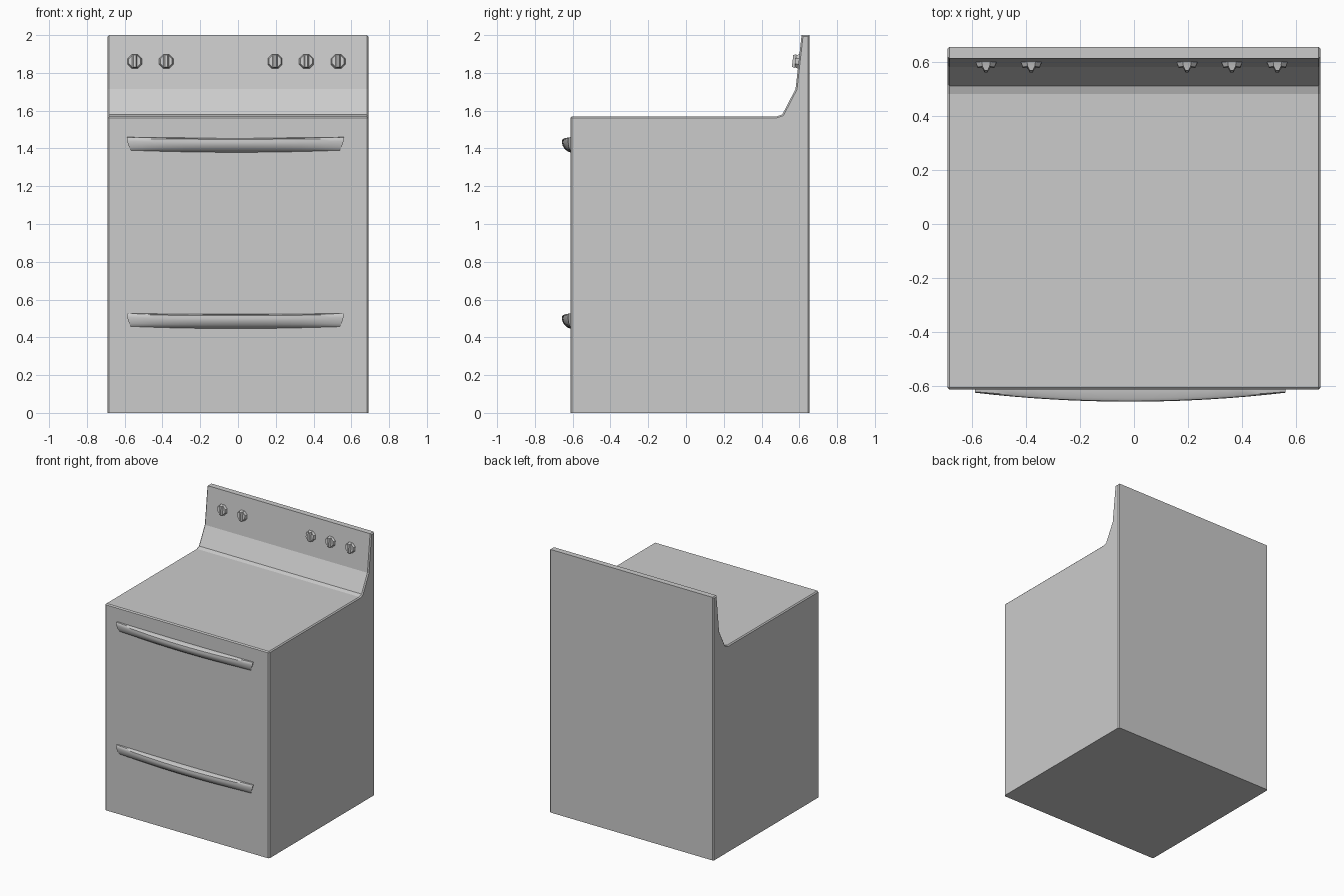
import bpy, bmesh, math
from mathutils import Matrix, Vector

if "Cube" in bpy.data.objects:
    bpy.data.objects.remove(bpy.data.objects["Cube"])


def finish(bm, name, smooth=None):
    bmesh.ops.recalc_face_normals(bm, faces=bm.faces)
    mesh = bpy.data.meshes.new(name)
    bm.to_mesh(mesh)
    bm.free()
    ob = bpy.data.objects.new(name, mesh)
    bpy.context.collection.objects.link(ob)
    if smooth:
        bpy.context.view_layer.objects.active = ob
        ob.select_set(True)
        bpy.ops.object.shade_smooth_by_angle(angle=math.radians(smooth))
        ob.select_set(False)
    return ob


# Stove body: side profile (y, z) extruded across x, outer edges chamfered
def body():
    profile = [(-0.612, 0), (-0.612, 1.57), (0.48, 1.57), (0.51, 1.58),
               (0.58, 1.715), (0.612, 2.0), (0.655, 2.0), (0.655, 0)]
    bm = bmesh.new()
    face = bm.faces.new([bm.verts.new((-0.69, y, z)) for y, z in profile])
    ext = bmesh.ops.extrude_face_region(bm, geom=[face])
    bmesh.ops.translate(bm, vec=(1.38, 0, 0),
                        verts=[v for v in ext["geom"] if isinstance(v, bmesh.types.BMVert)])
    edges = []
    for e in bm.edges:
        a, b = e.verts
        on_floor = a.co.z < 0.001 and b.co.z < 0.001
        side_rim = abs(a.co.x - b.co.x) < 0.001
        front_top = a.co.y < -0.6 and a.co.z > 1.5 and b.co.z > 1.5
        if (side_rim or front_top) and not on_floor:
            edges.append(e)
    bmesh.ops.bevel(bm, geom=edges, offset=0.008, segments=1, affect='EDGES', profile=0.5)
    finish(bm, "stove_body")


# Bowed handle: cross-section lofted along x, deepest at the middle
def handle(name, z0):
    bm = bmesh.new()
    rings, n = [], 16
    for i in range(n + 1):
        t = -1 + 2 * i / n
        bow = 1 - t * t
        depth = 0.012 + 0.033 * bow
        top = z0 + 0.042 - 0.004 * bow
        bot = z0 - 0.030 - 0.011 * bow
        h = top - bot
        section = [(-0.15, 0), (0.7, 0.02), (0.95, 0.1), (1, 0.3), (0.93, 0.5),
                   (0.7, 0.73), (0.35, 0.9), (-0.15, 1)]
        ring = []
        for d, f in section:
            x = -0.014 + t * (0.574 - 0.022 * f * f)
            ring.append(bm.verts.new((x, -0.612 - depth * d, top - h * f)))
        rings.append(ring)
    for a, b in zip(rings, rings[1:]):
        for j in range(len(a)):
            k = (j + 1) % len(a)
            bm.faces.new((a[j], a[k], b[k], b[j]))
    bm.faces.new(rings[0])
    bm.faces.new(rings[-1])
    finish(bm, name, 40)


# Knob: eight-sided tapered dial with an upright grip, tilted with the panel
def knob(name, x):
    bm = bmesh.new()
    bmesh.ops.create_cone(bm, cap_ends=True, segments=8, radius1=0.043, radius2=0.034,
                          depth=0.022, matrix=Matrix.Translation((0, 0, 0.006))
                          @ Matrix.Rotation(math.pi / 8, 4, 'Z'))
    grip = bmesh.ops.create_cube(bm, size=1, matrix=Matrix.Translation((0, 0, 0.023))
                                 @ Matrix.Diagonal((0.03, 0.074, 0.018, 1)))["verts"]
    for v in grip:
        if v.co.z > 0.02:
            v.co.x *= 0.4
            v.co.y *= 0.85
    tilt = math.atan2(0.032, 0.285)
    bm.transform(Matrix.Translation((x, 0.596, 1.86))
                 @ Matrix.Rotation(math.pi / 2 - tilt, 4, 'X'))
    finish(bm, name)


body()
handle("oven_door_handle", 1.418)
handle("drawer_handle", 0.485)
for i, x in enumerate((-0.547, -0.38, 0.196, 0.362, 0.53)):
    knob(f"control_knob_{i + 1}", x)
